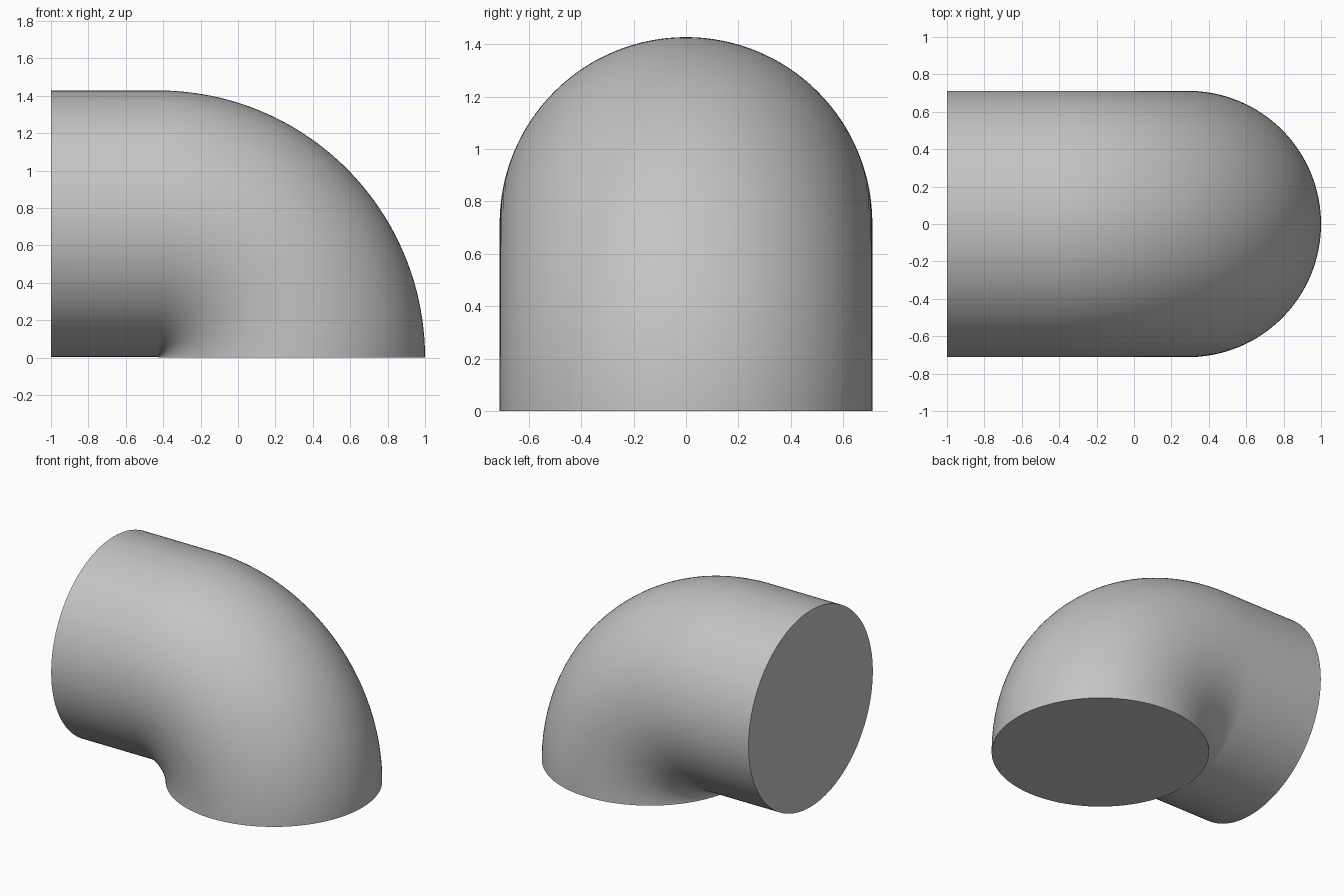
import bpy
import bmesh
from math import pi, radians
from mathutils import Matrix, Vector

cube = bpy.data.objects.get("Cube")
if cube:
    bpy.data.objects.remove(cube, do_unlink=True)

PIPE_RADIUS = 0.712
BEND_RADIUS = 0.716
LEFT_END = -1.0
BEND_X = 1.0 - PIPE_RADIUS - BEND_RADIUS
SIDES = 128
BEND_STEPS = 64

# Plain grey material
grey = bpy.data.materials.new("plain grey")
grey.use_nodes = True
colour = (0.55, 0.55, 0.55, 1.0)
grey.diffuse_color = colour
grey.node_tree.nodes["Principled BSDF"].inputs["Base Color"].default_value = colour

bm = bmesh.new()

# Round, flat cap at the open end of the straight section
place = Matrix.Translation((LEFT_END, 0, BEND_RADIUS)) @ Matrix.Rotation(pi / 2, 4, "Y")
bmesh.ops.create_circle(bm, cap_ends=True, segments=SIDES, radius=PIPE_RADIUS, matrix=place)

# Straight section
rim = bm.edges[:]
straight = bmesh.ops.extrude_edge_only(bm, edges=rim)["geom"]
ring_verts = [g for g in straight if isinstance(g, bmesh.types.BMVert)]
bmesh.ops.translate(bm, verts=ring_verts, vec=Vector((BEND_X - LEFT_END, 0, 0)))

# Quarter-turn bend down to the ground
ring = set(ring_verts)
ring_edges = [e for e in bm.edges if all(v in ring for v in e.verts)]
bend = bmesh.ops.spin(bm, geom=ring_verts + ring_edges, cent=(BEND_X, 0, 0),
                      axis=(0, 1, 0), angle=pi / 2, steps=BEND_STEPS)

# Flat cap under the bend
last_edges = [g for g in bend["geom_last"] if isinstance(g, bmesh.types.BMEdge)]
bmesh.ops.contextual_create(bm, geom=last_edges)
bmesh.ops.recalc_face_normals(bm, faces=bm.faces[:])

mesh = bpy.data.meshes.new("pipe_elbow")
bm.to_mesh(mesh)
bm.free()
mesh.materials.append(grey)
elbow = bpy.data.objects.new("pipe_elbow", mesh)
bpy.context.collection.objects.link(elbow)

# Smooth walls with crisp cap rims
bpy.ops.object.select_all(action="DESELECT")
elbow.select_set(True)
bpy.context.view_layer.objects.active = elbow
bpy.ops.object.shade_smooth_by_angle(angle=radians(40))
